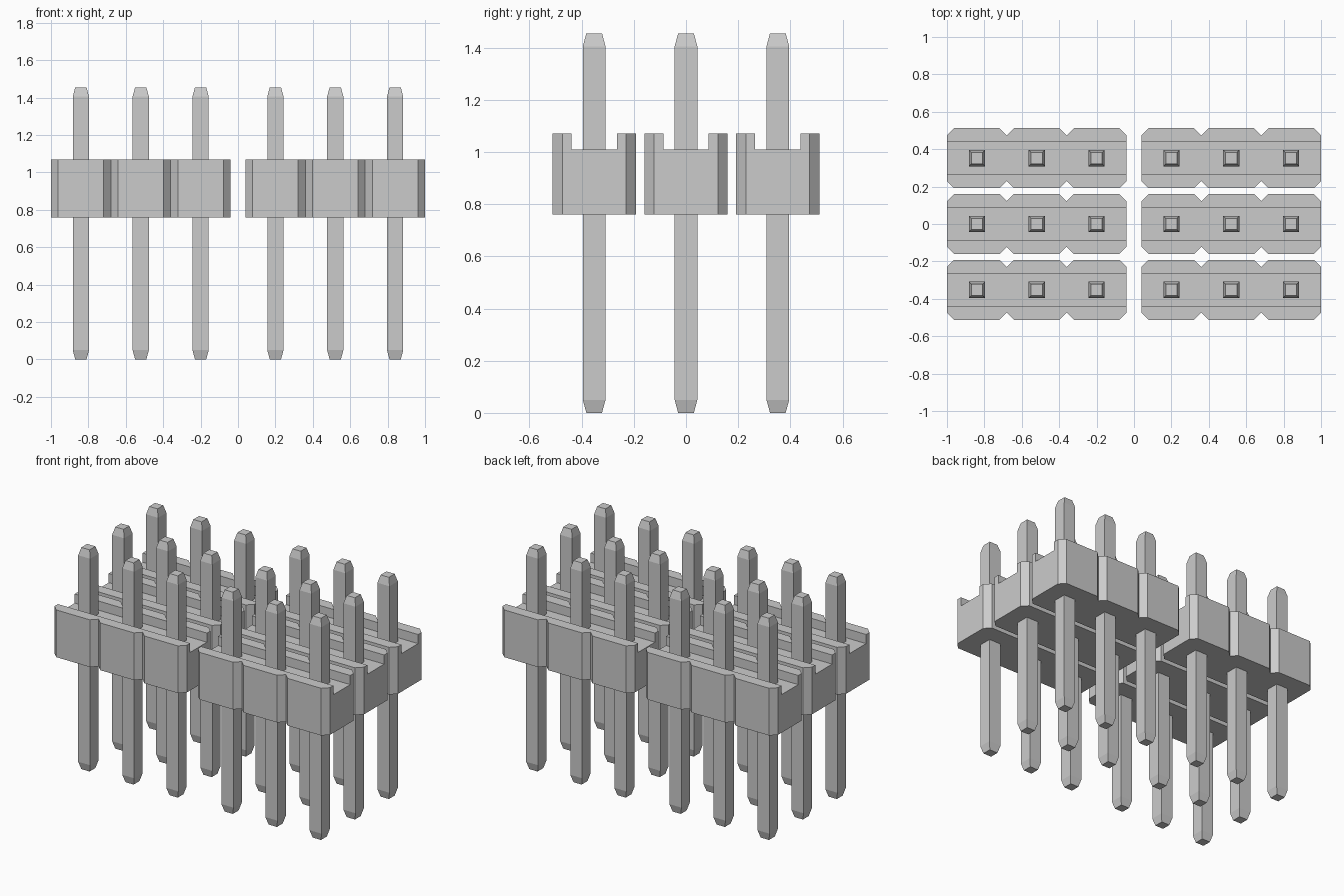
import bpy
import bmesh
from mathutils import Vector

cube = bpy.data.objects.get("Cube")
if cube:
    bpy.data.objects.remove(cube, do_unlink=True)

PITCH = 0.32          # pin spacing along a strip
HALF_Y = 0.16         # half depth of a housing
CUT = 0.038           # corner chamfer and notch size
GROOVE = 0.087        # half width of the top channel
Z_BOTTOM, Z_FLOOR, Z_TOP = 0.76, 1.01, 1.07
PIN_TOP, PIN_HALF, TIP_HALF, TAPER = 1.455, 0.0435, 0.03, 0.05

grey = bpy.data.materials.new("plain grey")
grey.use_nodes = True
colour = (0.6, 0.6, 0.6, 1)
grey.diffuse_color = colour
grey.node_tree.nodes["Principled BSDF"].inputs["Base Color"].default_value = colour


def finish(bm, name):
    bmesh.ops.recalc_face_normals(bm, faces=bm.faces[:])
    mesh = bpy.data.meshes.new(name)
    bm.to_mesh(mesh)
    bm.free()
    mesh.materials.append(grey)
    return mesh


def raise_faces(bm, faces, height, keep):
    new = bmesh.ops.extrude_face_region(bm, geom=faces, use_keep_orig=keep)["geom"]
    verts = [v for v in new if isinstance(v, bmesh.types.BMVert)]
    bmesh.ops.translate(bm, verts=verts, vec=(0, 0, height))
    return [f for f in new if isinstance(f, bmesh.types.BMFace)]


def housing_mesh():
    # One long side: chamfered ends with a V notch between pins
    end = 1.5 * PITCH
    side = [(-end, -HALF_Y + CUT), (-end + CUT, -HALF_Y)]
    for x in (-PITCH / 2, PITCH / 2):
        side += [(x - CUT, -HALF_Y), (x, -HALF_Y + CUT), (x + CUT, -HALF_Y)]
    side += [(end - CUT, -HALF_Y), (end, -HALF_Y + CUT)]
    outline = side + [(-x, -y) for x, y in side]
    bm = bmesh.new()
    bm.faces.new([bm.verts.new((x, y, Z_BOTTOM)) for x, y in outline])
    for y in (-GROOVE, GROOVE):
        bmesh.ops.bisect_plane(bm, geom=bm.verts[:] + bm.edges[:] + bm.faces[:],
                               plane_co=(0, y, 0), plane_no=(0, 1, 0))
    # Solid block, then the two raised rails beside the channel
    top = raise_faces(bm, bm.faces[:], Z_FLOOR - Z_BOTTOM, True)
    rails = [f for f in top if abs(f.calc_center_median().y) > GROOVE]
    raise_faces(bm, rails, Z_TOP - Z_FLOOR, False)
    return finish(bm, "housing")


def pin_mesh():
    # Square rod with tapered tips
    bm = bmesh.new()
    rings = []
    for z, h in ((0, TIP_HALF), (TAPER, PIN_HALF), (PIN_TOP - TAPER, PIN_HALF), (PIN_TOP, TIP_HALF)):
        rings.append([bm.verts.new(Vector((a * h, b * h, z)))
                      for a, b in ((-1, -1), (1, -1), (1, 1), (-1, 1))])
    for low, high in zip(rings, rings[1:]):
        for i in range(4):
            j = (i + 1) % 4
            bm.faces.new((low[i], low[j], high[j], high[i]))
    bm.faces.new(rings[0][::-1])
    bm.faces.new(rings[-1])
    return finish(bm, "pin")


def place(mesh, name, x, y):
    obj = bpy.data.objects.new(name, mesh)
    obj.location = (x, y, 0)
    bpy.context.collection.objects.link(obj)


# Three rows of two strips, three pins each
housing, pin = housing_mesh(), pin_mesh()
for row, y in (("front", -0.352), ("middle", 0), ("back", 0.352)):
    for label, x in (("right", -0.52), ("left", 0.52)):
        place(housing, f"{row}_{label}_housing", x, y)
        for i in range(3):
            place(pin, f"{row}_{label}_pin_{i + 1}", x + (i - 1) * PITCH, y)
